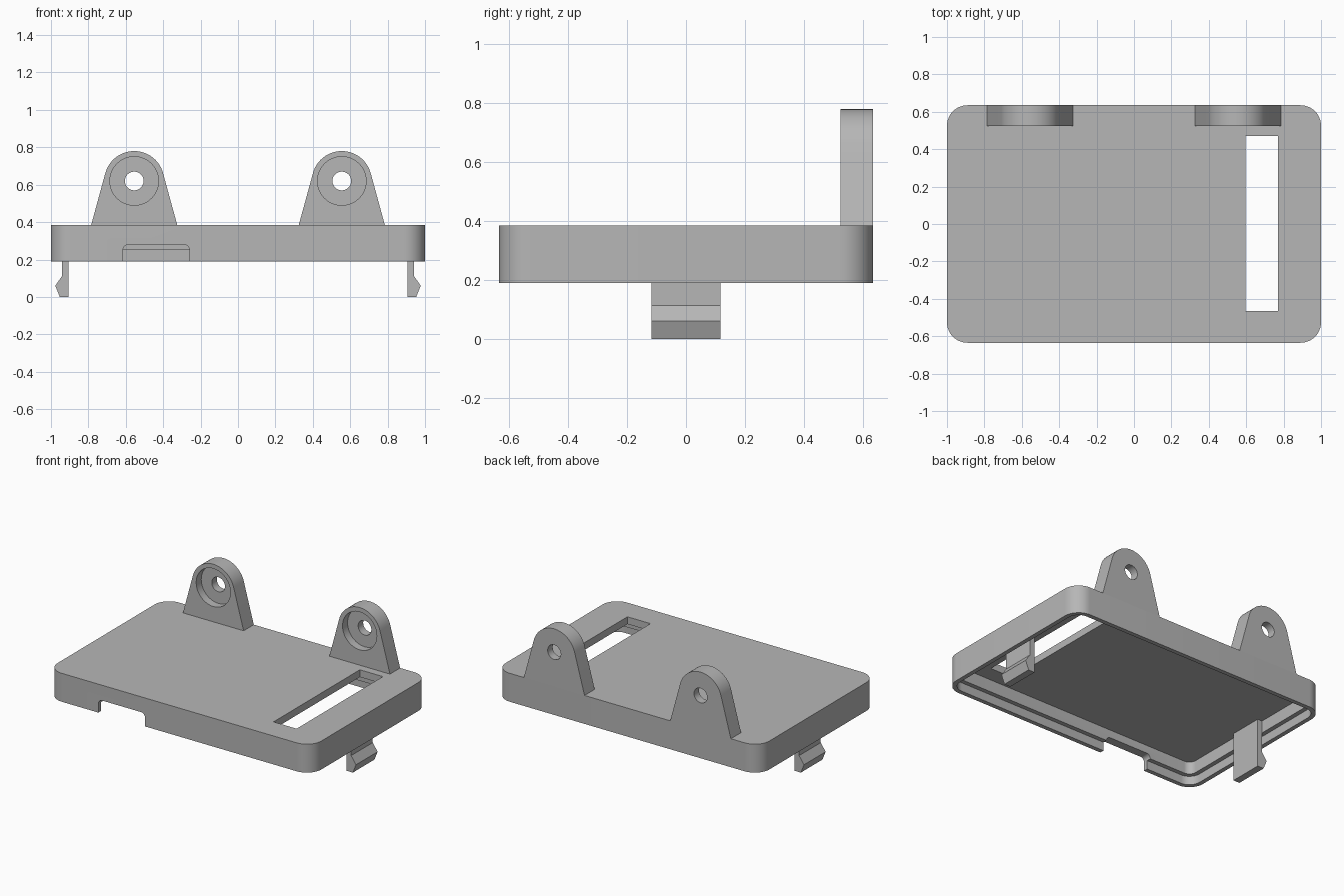
import bpy, bmesh
from math import cos, sin, pi, radians, atan2, acos, hypot

if "Cube" in bpy.data.objects:
    bpy.data.objects.remove(bpy.data.objects["Cube"], do_unlink=True)

GREY = (0.47, 0.47, 0.47, 1)
plastic = bpy.data.materials.new("grey plastic")
plastic.use_nodes = True
plastic.diffuse_color = GREY
plastic.node_tree.nodes["Principled BSDF"].inputs["Base Color"].default_value = GREY


def arc(cx, cy, r, a0, a1, n=12):
    return [(cx + r * cos(a0 + (a1 - a0) * i / n),
             cy + r * sin(a0 + (a1 - a0) * i / n)) for i in range(n + 1)]


def circle(cx, cy, r, n=48):
    return arc(cx, cy, r, 0, 2 * pi, n)[:-1]


def rounded_rect(hx, hy, r):
    pts = []
    for k, (sx, sy) in enumerate([(1, 1), (-1, 1), (-1, -1), (1, -1)]):
        pts += arc(sx * (hx - r), sy * (hy - r), r, k * pi / 2, (k + 1) * pi / 2)
    return pts


def prism(name, outline, axis, lo, hi):
    """Extrude a 2D outline along z (outline in x, y) or y (outline in x, z)."""
    place = (lambda u, v, w: (u, v, w)) if axis == "z" else (lambda u, v, w: (u, w, v))
    bm = bmesh.new()
    face = bm.faces.new([bm.verts.new(place(u, v, lo)) for u, v in outline])
    top = bmesh.ops.extrude_face_region(bm, geom=[face])["geom"]
    shift = place(0, 0, hi - lo)
    bmesh.ops.translate(bm, vec=shift,
                        verts=[g for g in top if isinstance(g, bmesh.types.BMVert)])
    bmesh.ops.recalc_face_normals(bm, faces=bm.faces)
    mesh = bpy.data.meshes.new(name)
    bm.to_mesh(mesh)
    bm.free()
    mesh.materials.append(plastic)
    obj = bpy.data.objects.new(name, mesh)
    bpy.context.collection.objects.link(obj)
    return obj


def select(obj):
    bpy.ops.object.select_all(action="DESELECT")
    obj.select_set(True)
    bpy.context.view_layer.objects.active = obj


def cut(obj, *cutters):
    for cutter in cutters:
        cutter.hide_render = True
        mod = obj.modifiers.new("cut", "BOOLEAN")
        mod.operation, mod.solver, mod.object = "DIFFERENCE", "EXACT", cutter
        select(obj)
        bpy.ops.object.modifier_apply(modifier=mod.name)
        bpy.data.objects.remove(cutter, do_unlink=True)


def smooth(obj):
    select(obj)
    bpy.ops.object.shade_smooth_by_angle(angle=radians(25))


BOTTOM, TOP, ROOF, LEDGE = 0.19, 0.385, 0.335, 0.25
BACK = 0.635

# Hollow lid with a stepped rim, a long slot and a cable notch in the front wall
lid = prism("lid", rounded_rect(1, BACK, 0.11), "z", BOTTOM, TOP)
notch = ([(-0.615, 0.1), (-0.26, 0.1)]
         + arc(-0.29, 0.25, 0.03, 0, pi / 2, 6)
         + arc(-0.585, 0.25, 0.03, pi / 2, pi, 6))
cut(lid,
    prism("cavity", rounded_rect(0.94, 0.575, 0.05), "z", 0.1, ROOF),
    prism("rim_step", rounded_rect(0.97, 0.605, 0.08), "z", 0.1, LEDGE),
    prism("slot", [(0.595, -0.465), (0.77, -0.465), (0.77, 0.47), (0.595, 0.47)],
          "z", 0.3, 0.5),
    prism("notch", notch, "y", -0.8, -0.5))
smooth(lid)

# Ears: tapered to a round top, with a counterbored screw hole
R, HUB, HALF = 0.16, 0.62, 0.23
drop = HUB - TOP
tangent = acos(R / hypot(HALF, drop)) - atan2(drop, HALF)
for side, sx in (("left", 1), ("right", -1)):
    cx = sx * 0.555
    outline = ([(cx - HALF, TOP), (cx + HALF, TOP)]
               + arc(cx, HUB, R, tangent, pi - tangent, 32))
    ear = prism(side + "_ear", outline, "y", 0.525, BACK)
    cut(ear,
        prism("counterbore", circle(cx, HUB, 0.13), "y", 0.45, 0.58),
        prism("screw_hole", circle(cx, HUB, 0.05), "y", 0.4, 0.7))
    smooth(ear)

    # Snap clip hanging from the inside of the side wall
    profile = [(0.905, 0), (0.953, 0), (0.977, 0.06), (0.94, 0.113),
               (0.94, ROOF), (0.905, ROOF)]
    prism(side + "_clip", [(sx * x, z) for x, z in profile], "y", -0.117, 0.117)
